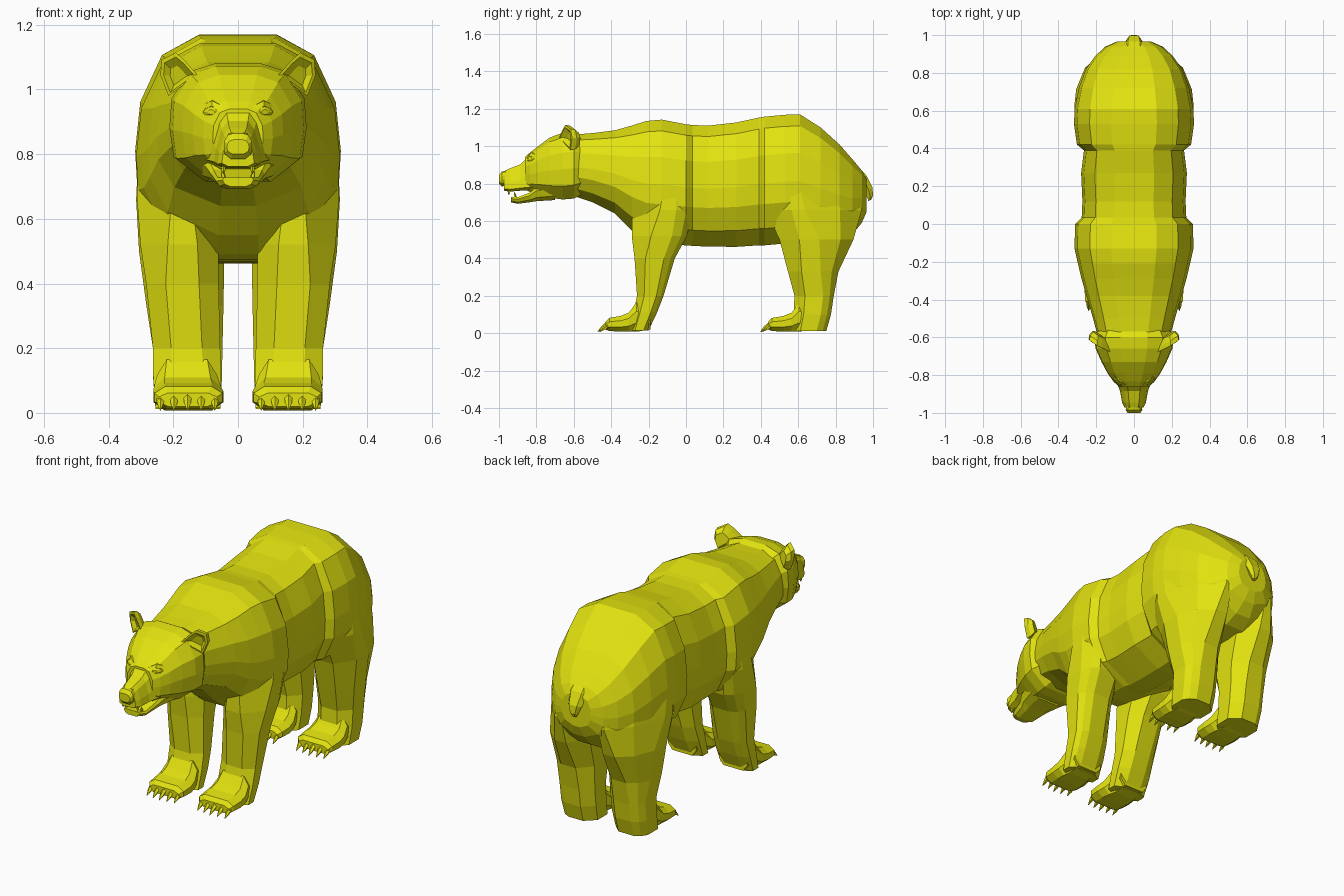
import bpy, bmesh, math
from mathutils import Vector

mat = bpy.data.materials.new("olive yellow")
mat.diffuse_color = (0.76, 0.76, 0.005, 1)


def loft(name, rings):
    """Skin a list of equal-length point rings and cap both ends."""
    bm = bmesh.new()
    rows = [[bm.verts.new(p) for p in r] for r in rings]
    n = len(rows[0])
    for a, b in zip(rows, rows[1:]):
        for i in range(n):
            j = (i + 1) % n
            bm.faces.new((a[i], a[j], b[j], b[i]))
    bm.faces.new(rows[0])
    bm.faces.new(rows[-1])
    bmesh.ops.recalc_face_normals(bm, faces=bm.faces)
    me = bpy.data.meshes.new(name)
    bm.to_mesh(me)
    bm.free()
    me.materials.append(mat)
    ob = bpy.data.objects.new(name, me)
    bpy.context.collection.objects.link(ob)
    return ob


def pair(name, rings):
    """The same part on both sides."""
    for s, side in ((1, "left"), (-1, "right")):
        loft(f"{name}_{side}", [[(s * p[0], p[1], p[2]) for p in r] for r in rings])


def section(y, top, bot, hw, prof):
    """Symmetric upright section from (width fraction, depth fraction) pairs."""
    half = [(fx * hw, y, top + (bot - top) * t) for fx, t in prof]
    return half + [(-x, yy, z) for x, yy, z in reversed(half)]


def flat_ring(z, x0, x1, y0, y1, back=1.0, front=1.0, c=0.27):
    """Horizontal leg section; back and front widen the outer chamfers."""
    dx, dy = (x1 - x0) * c, (y1 - y0) * c
    bx, by = dx * back, dy * back
    return [(x0 + dx, y0, z), (x1 - dx * front, y0, z), (x1, y0 + dy * front, z),
            (x1, y1 - by, z), (x1 - bx * .38, y1 - by * .38, z),
            (x1 - bx, y1, z), (x0 + dx, y1, z), (x0, y1 - dy, z), (x0, y0 + dy, z)]


def spike(base, tip, r, n=5):
    """Rings of a thin tapered spike."""
    a, b = Vector(base), Vector(tip)
    d = (b - a).normalized()
    u = d.cross(Vector((1, 0, 0))).normalized()
    v = d.cross(u)
    ring = lambda c, k: [c + (u * math.cos(t) + v * math.sin(t)) * k
                         for t in (2 * math.pi * i / n for i in range(n))]
    return [ring(a, r), ring(a.lerp(b, 0.55), r * 0.75), ring(b, r * 0.1)]


# Torso with shoulder and haunch swellings: y, top, bottom, half width
BODY = [(.38, 0), (.74, .09), (.95, .3), (1, .52), (.98, .68), (.78, .87), (.22, 1)]
torso = [(-.62, 1.06, .74, .185), (-.50, 1.07, .70, .217), (-.38, 1.085, .64, .252),
         (-.29, 1.11, .55, .278), (-.21, 1.135, .49, .297), (-.13, 1.142, .475, .315),
         (0, 1.117, .47, .312), (.035, 1.113, .467, .277), (.12, 1.11, .463, .273),
         (.27, 1.127, .462, .28), (.39, 1.153, .47, .265), (.42, 1.158, .47, .302),
         (.53, 1.168, .48, .318), (.61, 1.17, .48, .314), (.72, 1.10, .48, .292),
         (.82, 1.01, .49, .255), (.89, .93, .53, .205), (.94, .87, .59, .15),
         (.966, .825, .65, .09)]
loft("torso", [section(*s, BODY) for s in torso])

# Front legs, buried in the shoulders: z, inner x, outer x, front y, back y
pair("front_leg", [flat_ring(*r) for r in [
    (.84, .10, .285, -.24, .01, 1, 1.5), (.76, .09, .308, -.265, .03, 1, 1.8),
    (.66, .08, .312, -.287, .035, 1, 1.7), (.52, .06, .302, -.29, .005, 1, 1.3),
    (.40, .06, .284, -.275, -.06), (.20, .055, .263, -.262, -.12),
    (.11, .052, .262, -.28, -.155), (.015, .055, .255, -.30, -.20)]])

# Hind legs, buried in the haunches
pair("hind_leg", [flat_ring(*r) for r in [
    (.86, .07, .27, .46, .84, 2), (.76, .05, .31, .43, .91, 2.3),
    (.66, .04, .315, .425, .94, 2.2), (.50, .042, .306, .50, .895, 1.7),
    (.33, .045, .283, .545, .815, 1.3), (.20, .048, .263, .58, .79),
    (.10, .05, .262, .575, .775), (.012, .055, .255, .56, .75)]])

# Paws: offset from toe end, bottom, top, inner x, outer x
PAW = [(0, .02, .062, .065, .245), (.02, .012, .082, .048, .258), (.08, .008, .092, .045, .262),
       (.125, .008, .11, .052, .260), (.165, .008, .165, .065, .250), (.24, .02, .13, .07, .245)]


def paw_ring(y, z0, z1, x0, x1):
    d, h = (x1 - x0) * .16, (z1 - z0) * .3
    return [(x0 + d, y, z0), (x1 - d, y, z0), (x1, y, z0 + h), (x1, y, z1 - h),
            (x1 - d, y, z1), (x0 + d, y, z1), (x0, y, z1 - h), (x0, y, z0 + h)]


for part, toe in (("front", -.43), ("hind", .44)):
    pair(part + "_paw", [paw_ring(toe + o, *r) for o, *r in PAW])
    for i in range(5):
        x = .072 + i * .042
        back = .012 * abs(i - 2) / 2
        pair(f"{part}_claw_{i}", spike((x, toe + .012 + back, .05),
                                       (x, toe - .042 + back, .008), .014))

# Head: cheeks to brow, then muzzle
HEAD = [(.34, 0), (.72, .07), (.97, .3), (1, .55), (.94, .8), (.5, 1)]
head = [(-.56, 1.06, .74, .19), (-.60, 1.08, .72, .212), (-.66, 1.072, .715, .203),
        (-.73, 1.045, .725, .172), (-.79, 1.0, .745, .14), (-.835, .965, .755, .108),
        (-.862, .94, .77, .078)]
loft("head", [section(*s, HEAD) for s in head])
MUZZLE = [(.42, 0), (.68, .18), (.92, .6), (1, .9), (.6, 1)]
loft("muzzle", [section(*s, MUZZLE) for s in [
    (-.78, 1.0, .76, .11), (-.85, .94, .762, .087), (-.885, .903, .762, .074),
    (-.945, .88, .757, .063), (-.972, .867, .762, .050)]])
loft("nose", [section(*s, HEAD) for s in [
    (-.95, .872, .79, .038), (-.985, .864, .785, .044), (-1.0, .845, .80, .034)]])

# Lower jaw with open mouth
JAW = [(.92, 0), (1, .3), (.85, .75), (.5, 1)]
loft("lower_jaw", [section(*s, JAW) for s in [
    (-.70, .80, .712, .13), (-.80, .785, .706, .10), (-.835, .752, .70, .082),
    (-.90, .727, .692, .068), (-.935, .728, .70, .048)]])
pair("lower_tooth", spike((.045, -.912, .72), (.048, -.918, .755), .009))
pair("upper_tooth", spike((.045, -.945, .762), (.045, -.947, .738), .008))

# Eyes and brow ridges, close to the face
pair("eye", [[(.083 + r * math.cos(t), y + .55 * r * math.cos(t), .93 + .65 * r * math.sin(t))
              for t in (math.pi * i / 4 for i in range(8))]
             for y, r in ((-.81, .027), (-.836, .025), (-.845, .012))])
pair("brow", [[(x, y + .03, z - .012), (x, y - .002, z - .006),
               (x, y + .008, z + .010), (x, y + .035, z + .014)]
              for x, y, z in ((.045, -.858, .937), (.08, -.838, .955), (.115, -.80, .94))])


# Ears: pointed, cupped shells leaning outward
def ear_ring(scale, y):
    rim = [(.125, 1.045), (.165, 1.09), (.193, 1.114), (.236, 1.092), (.24, 1.045), (.215, .98)]
    cx, cz = .185, 1.04
    return [(cx + (x - cx) * scale, y + (x - cx) * scale * .6 - (z - cz) * .1,
             cz + (z - cz) * scale) for x, z in rim]


pair("ear", [ear_ring(.6, -.585), ear_ring(.93, -.615), ear_ring(1, -.642),
             ear_ring(.82, -.643), ear_ring(.45, -.618)])


# Tail, hugging the rump and tapering downward
def tail_ring(y, z, w, d):
    pts = [(w * .6, y + d, z + d * .4), (w, y, z), (w * .6, y - d, z - d * .4)]
    return pts + [(-a, b, c) for a, b, c in reversed(pts)]


loft("tail", [tail_ring(*t) for t in [(.895, .895, .05, .015), (.945, .835, .055, .02),
                                     (.975, .77, .040, .022), (.985, .73, .024, .015),
                                     (.982, .71, .010, .008)]])
